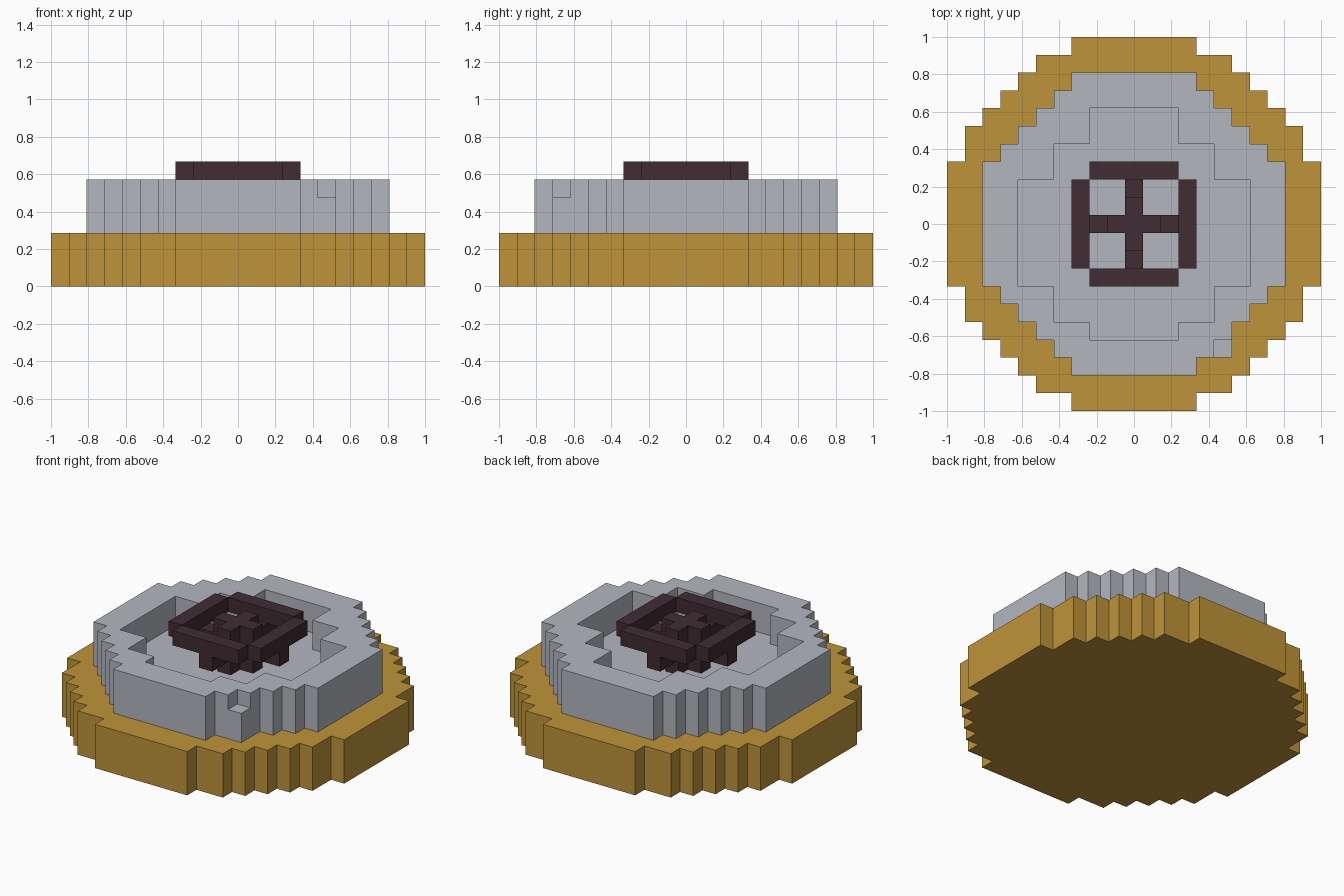
import bpy, bmesh

U = 2 / 21  # one block

if "Cube" in bpy.data.objects:
    bpy.data.objects.remove(bpy.data.objects["Cube"])


def material(name, rgb):
    m = bpy.data.materials.new(name)
    m.use_nodes = True
    m.diffuse_color = (*rgb, 1)
    m.node_tree.nodes["Principled BSDF"].inputs["Base Color"].default_value = (*rgb, 1)
    return m


gold = material("gold", (0.52, 0.295, 0.042))
grey = material("pale grey", (0.45, 0.475, 0.52))
plum = material("dark plum", (0.052, 0.025, 0.034))


def stepped_outline(ys, widths):
    """Closed stair outline, rows from back to front with half widths."""
    right = []
    for i, w in enumerate(widths):
        right += [(w, ys[i]), (w, ys[i + 1])]
    left = [(-x, y) for x, y in reversed(right)]
    return (right + left)[::-1]


def round_outline(ys, widths):
    """Stair outline mirrored front to back."""
    return stepped_outline(ys + [-y for y in reversed(ys)], widths + widths[-2::-1])


def prism(name, outline, z0, z1, mat):
    """Extrude an outline given in blocks from z0 to z1."""
    bm = bmesh.new()
    face = bm.faces.new([bm.verts.new((x * U, y * U, z0 * U)) for x, y in outline])
    ext = bmesh.ops.extrude_face_region(bm, geom=[face], use_keep_orig=True)
    top = [g for g in ext["geom"] if isinstance(g, bmesh.types.BMVert)]
    bmesh.ops.translate(bm, verts=top, vec=(0, 0, (z1 - z0) * U))
    bmesh.ops.recalc_face_normals(bm, faces=bm.faces)
    me = bpy.data.meshes.new(name)
    bm.to_mesh(me)
    bm.free()
    me.materials.append(mat)
    ob = bpy.data.objects.new(name, me)
    bpy.context.collection.objects.link(ob)
    return ob


def box(name, x0, x1, y0, y1, z0, z1, mat):
    return prism(name, [(x0, y0), (x1, y0), (x1, y1), (x0, y1)], z0, z1, mat)


# Gold base disc
prism("base_disc", round_outline([10.5, 9.5, 8.5, 7.5, 6.5, 5.5, 3.5],
                                 [3.5, 5.5, 6.5, 7.5, 8.5, 9.5, 10.5]), 0, 3, gold)

# Grey upper disc with a stepped recess
upper = prism("upper_disc", round_outline([8.5, 7.5, 6.5, 5.5, 4.5, 3.5],
                                          [3.5, 4.5, 5.5, 6.5, 7.5, 8.5]), 3, 6, grey)
cutter = prism("recess_cutter", stepped_outline([6.5, 4.5, 2.5, -3.5, -5.5, -6.5],
                                                [2.5, 4.5, 6.5, 4.5, 2.5]), 4, 7, grey)
cutter.hide_render = True
mod = upper.modifiers.new("recess", "BOOLEAN")
mod.operation = "DIFFERENCE"
mod.solver = "EXACT"
mod.object = cutter
bpy.context.view_layer.objects.active = upper
bpy.ops.object.modifier_apply(modifier=mod.name)
bpy.data.objects.remove(cutter)

# Short extra step on the rim
box("rim_step", 4.5, 5.5, -7.5, -6.5, 3, 5, grey)

# Central plus-shaped post
prism("centre_post", round_outline([1.5, 0.5], [0.5, 1.5]), 4, 7, plum)

# Frame bars and the arms that carry them, one per side
for side, s in (("left", 1), ("right", -1)):
    box(side + "_frame_bar", *sorted((2.5 * s, 3.5 * s)), -2.5, 2.5, 6, 7, plum)
    box(side + "_arm", *sorted((1.5 * s, 3.5 * s)), -0.5, 0.5, 5, 6, plum)
for side, s in (("back", 1), ("front", -1)):
    box(side + "_frame_bar", -2.5, 2.5, *sorted((2.5 * s, 3.5 * s)), 6, 7, plum)
    box(side + "_arm", -0.5, 0.5, *sorted((1.5 * s, 3.5 * s)), 5, 6, plum)
